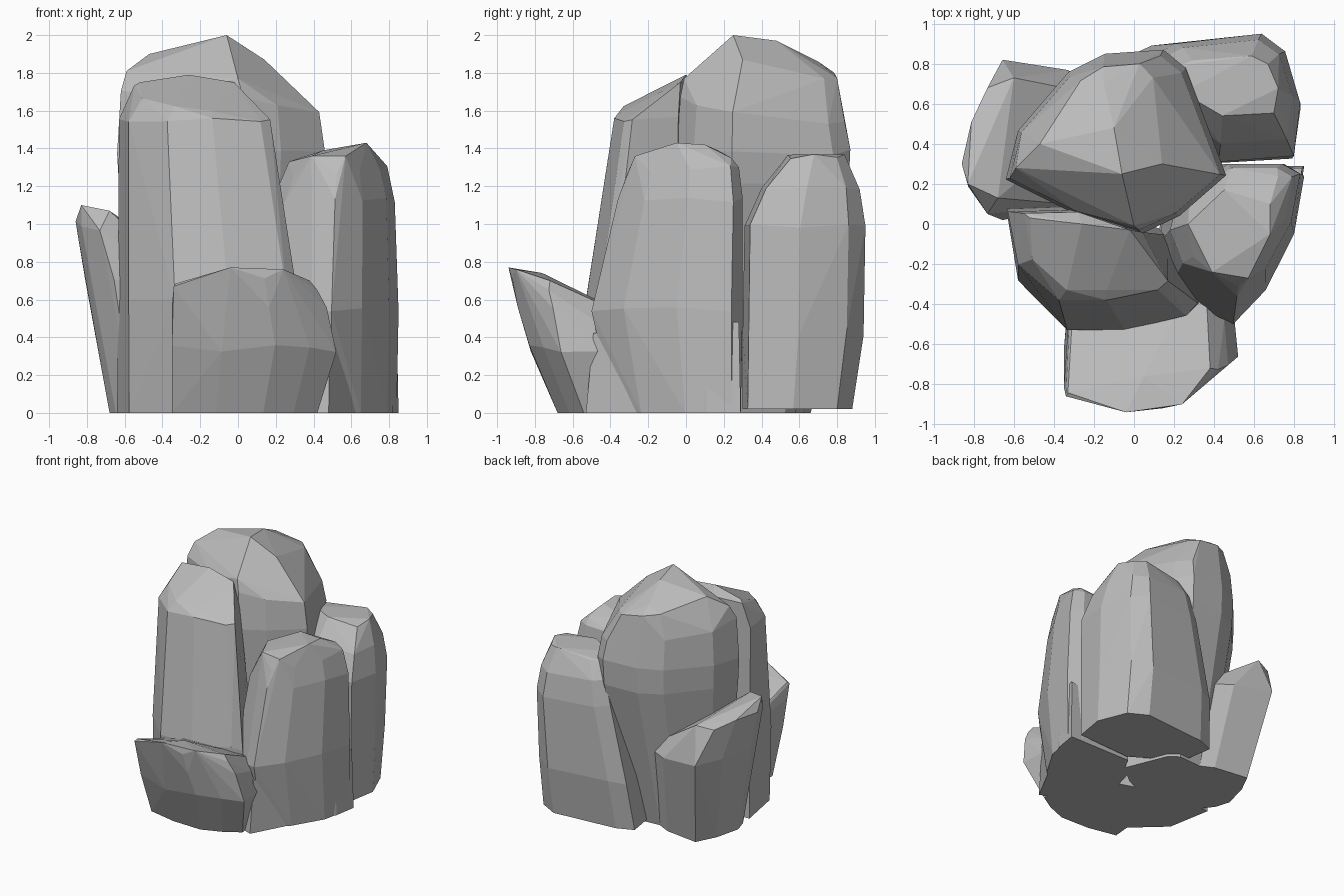
import bpy, bmesh, math, random

random.seed(4)
cube = bpy.data.objects.get("Cube")
if cube:
    bpy.data.objects.remove(cube, do_unlink=True)

# Single stone colour
stone = bpy.data.materials.new("stone grey")
stone.use_nodes = True
colour = (0.5, 0.5, 0.5, 1)
stone.diffuse_color = colour
stone.node_tree.nodes["Principled BSDF"].inputs["Base Color"].default_value = colour
stone.node_tree.nodes["Principled BSDF"].inputs["Roughness"].default_value = 0.9


def fit(value, low, high, start, end):
    """Map a value from one range to another."""
    return start + (value - low) / (high - low) * (end - start)


def ring(plan, z, x0, x1, y0, y1, tilt_x=0, tilt_y=0):
    """The plan outline fitted to the given bounds, with a slanted height."""
    xs, ys = zip(*plan)
    points = []
    for px, py in plan:
        x = fit(px, min(xs), max(xs), x0, x1)
        y = fit(py, min(ys), max(ys), y0, y1)
        height = z + tilt_x * (x - (x0 + x1) / 2) + tilt_y * (y - (y0 + y1) / 2)
        if z > 0.05:
            height += random.uniform(-0.02, 0.02)
        points.append((x, y, height))
    return points


def rock(name, plan, rings, peaks=()):
    """Faceted convex stone wrapped around stacked outlines."""
    bm = bmesh.new()
    for level in rings:
        for point in ring(plan, *level):
            bm.verts.new(point)
    for point in peaks:
        bm.verts.new(point)
    hull = bmesh.ops.convex_hull(bm, input=bm.verts[:])
    spare = set(hull["geom_interior"] + hull["geom_unused"])
    bmesh.ops.delete(bm, geom=[g for g in spare if isinstance(g, bmesh.types.BMVert)],
                     context="VERTS")
    bmesh.ops.dissolve_limit(bm, angle_limit=math.radians(3),
                             verts=bm.verts[:], edges=bm.edges[:])
    bmesh.ops.recalc_face_normals(bm, faces=bm.faces[:])
    mesh = bpy.data.meshes.new(name)
    bm.to_mesh(mesh)
    bm.free()
    mesh.materials.append(stone)
    obj = bpy.data.objects.new(name, mesh)
    bpy.context.collection.objects.link(obj)
    return obj


# Tallest stone in the middle, narrow at the foot
rock("tall_centre_stone",
     [(-.64, .22), (-.58, .46), (-.33, .75), (-.15, .84), (.14, .86),
      (.25, .77), (.45, .24), (.22, .04), (.03, -.05), (-.3, .05)],
     [(0, -.5, .25, 0, .58),
      (.7, -.56, .38, -.03, .7),
      (1.2, -.63, .45, -.05, .86),
      (1.38, -.64, .46, -.05, .87),
      (1.62, -.62, .43, -.03, .84, -.12, -.12),
      (1.8, -.46, .22, .1, .8, -.1)],
     peaks=[(-.06, .25, 2), (-.1, .48, 1.97), (-.59, .28, 1.81), (-.15, .7, 1.86),
            (-.47, .4, 1.9), (.14, .3, 1.87), (0, -.01, 1.77)])

# Tall leaning stone in front of it
rock("tall_front_stone",
     [(-.66, .07), (-.6, -.29), (-.36, -.53), (-.08, -.53), (.22, -.46),
      (.28, -.4), (.13, -.07), (-.28, .08)],
     [(0, -.64, .36, -.5, .1),
      (.6, -.64, .32, -.53, .1),
      (1.55, -.63, .17, -.38, .07),
      (1.66, -.55, .12, -.33, .06, -.1, .3)],
     peaks=[(-.26, 0, 1.79), (-.52, .03, 1.75), (-.02, -.03, 1.75)])

# Stone on the left, with a broad flat top
rock("side_stone",
     [(.85, .24), (.8, -.05), (.66, -.33), (.5, -.5), (.4, -.45),
      (.2, -.3), (.13, -.1), (.18, .12), (.45, .3), (.75, .3)],
     [(0, .12, .84, -.38, .29),
      (.52, .12, .85, -.5, .3, .1),
      (1.12, .18, .83, -.36, .3),
      (1.28, .24, .79, -.31, .28, .12)],
     peaks=[(.27, 0, 1.33), (.39, -.24, 1.36), (.57, -.27, 1.36), (.68, -.05, 1.43),
            (.68, .1, 1.42), (.45, .17, 1.39), (.72, .24, 1.35)])

# Broken ledge at the foot of the side stone
rock("side_stone_ledge",
     [(.85, .28), (.82, .1), (.48, -.53), (.4, -.5), (.1, -.1), (.3, .28)],
     [(0, .1, .85, -.53, .29),
      (.44, .12, .84, -.49, .28, .15)])

# Stone at the back corner, spreading towards the foot
rock("back_stone",
     [(.15, .84), (.25, .9), (.65, .95), (.76, .86), (.83, .6),
      (.8, .33), (.45, .3), (.18, .55)],
     [(.02, -.08, .83, .3, .88),
      (.42, -.04, .83, .3, .94),
      (1, .1, .83, .31, .95),
      (1.2, .15, .79, .4, .92),
      (1.35, .22, .72, .54, .84)])

# Shorter stone that leans outwards
rock("leaning_stone",
     [(-.86, .34), (-.8, .6), (-.7, .81), (-.36, .76), (-.1, .62),
      (-.3, .1), (-.7, .03), (-.82, .2)],
     [(0, -.68, -.05, .05, .66),
      (.45, -.75, -.05, .03, .76),
      (.68, -.81, -.08, .02, .82, -.1),
      (.87, -.86, -.25, .05, .68, -.5)],
     peaks=[(-.83, .2, 1.1), (-.68, .13, 1.07), (-.6, .73, 1), (-.3, .67, .73)])

# Low stone at the front, with a sloping top
rock("low_front_stone",
     [(-.34, -.86), (-.08, -.93), (.2, -.94), (.38, -.85), (.52, -.74),
      (.5, -.5), (.4, -.25), (-.3, -.25)],
     [(0, -.35, .42, -.68, -.2),
      (.34, -.35, .52, -.83, -.25),
      (.52, -.35, .47, -.89, -.25, 0, -.15),
      (.59, -.33, .42, -.92, -.25, 0, -.32)],
     peaks=[(-.04, -.94, .77), (.24, -.9, .76), (.05, -.76, .74),
            (.38, -.72, .7), (-.34, -.86, .67)])
